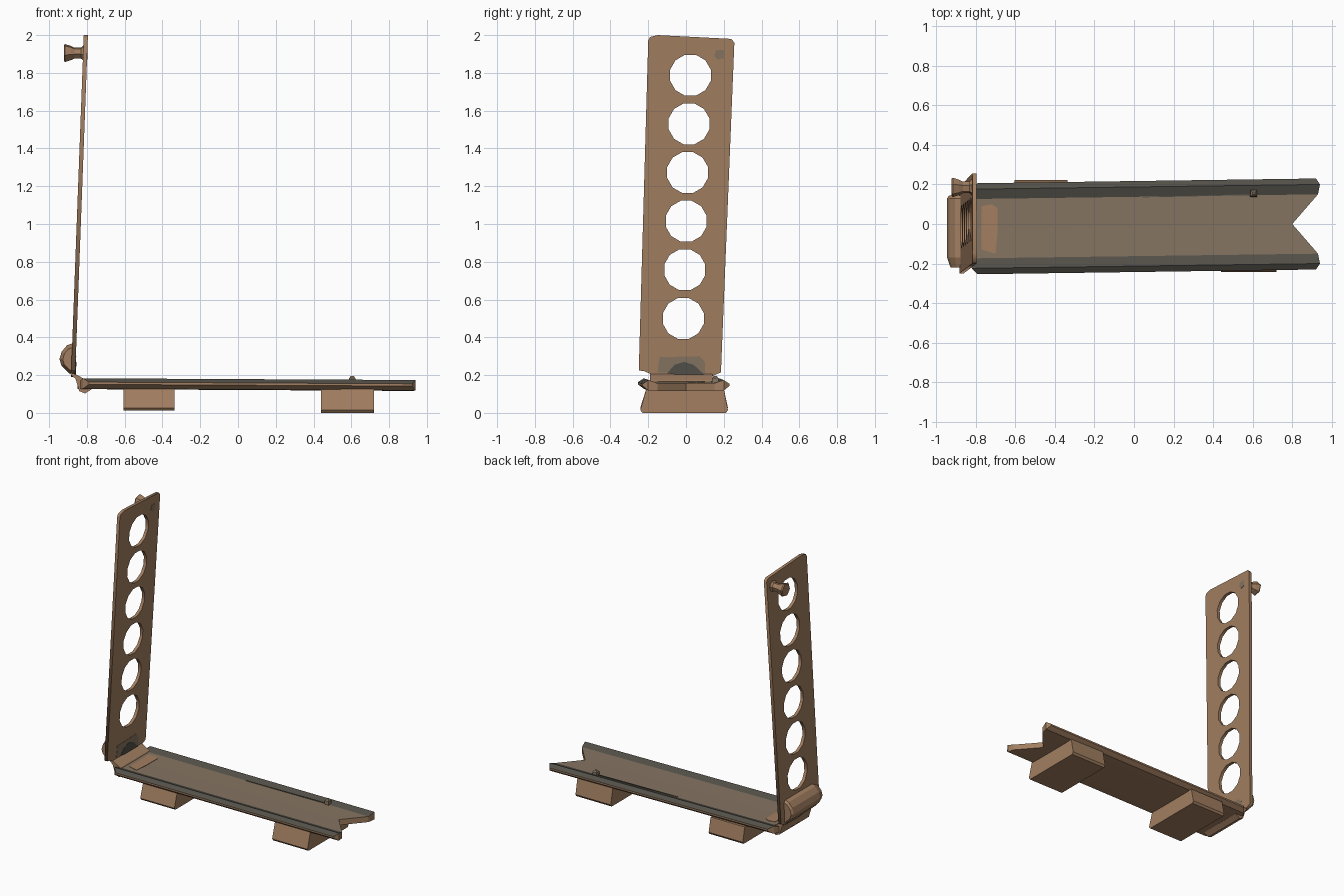
import bpy, bmesh, math
from mathutils import Vector

if "Cube" in bpy.data.objects:
    bpy.data.objects.remove(bpy.data.objects["Cube"])


def material(name, rgb):
    m = bpy.data.materials.new(name)
    m.diffuse_color = (*rgb, 1)
    m.use_nodes = True
    m.node_tree.nodes["Principled BSDF"].inputs["Base Color"].default_value = m.diffuse_color
    return m


WOOD = material("warm wood", (0.36, 0.21, 0.118))
TAUPE = material("worn taupe", (0.235, 0.175, 0.12))
DARK = material("dark grey", (0.085, 0.08, 0.065))


def finish(name, bm, mats, rule=None):
    bmesh.ops.recalc_face_normals(bm, faces=bm.faces)
    me = bpy.data.meshes.new(name)
    if rule:
        for f in bm.faces:
            f.material_index = rule(f)
    bm.to_mesh(me)
    bm.free()
    for m in mats:
        me.materials.append(m)
    ob = bpy.data.objects.new(name, me)
    bpy.context.collection.objects.link(ob)
    return ob


def loft(name, rings, mats, rule=None):
    """Closed solid through matching rings of points."""
    bm = bmesh.new()
    vs = [[bm.verts.new(p) for p in r] for r in rings]
    n = len(rings[0])
    for a, b in zip(vs, vs[1:]):
        for i in range(n):
            j = (i + 1) % n
            bm.faces.new((a[i], a[j], b[j], b[i]))
    bm.faces.new(vs[0])
    bm.faces.new(vs[-1])
    return finish(name, bm, mats, rule)


# Base plank: dished section, dark rails, V notch in the right end
YS = [-0.23, -0.2, -0.15, 0, 0.15, 0.2, 0.23]
TOP = [0.157, 0.177, 0.16, 0.16, 0.16, 0.177, 0.157]
BOT = [0.145, 0.122, 0.12, 0.12, 0.12, 0.122, 0.145]
END = [0.92, 0.94, 0.93, 0.80, 0.93, 0.94, 0.92]
START = [-0.79, -0.82, -0.84, -0.85, -0.84, -0.82, -0.79]


def plank():
    bm = bmesh.new()
    grids = []
    for zs in (TOP, BOT):
        rows = []
        for x0, shift, rise in ((START, -0.024, 0.006), (END, 0, -0.003)):
            rows.append([bm.verts.new((x0[i], YS[i] + shift, zs[i] + rise))
                         for i in range(7)])
        grids.append(rows)
    for i in range(6):
        for g in grids:
            bm.faces.new((g[0][i], g[0][i + 1], g[1][i + 1], g[1][i]))
        for e in (0, 1):
            bm.faces.new((grids[0][e][i], grids[0][e][i + 1],
                          grids[1][e][i + 1], grids[1][e][i]))
    for i in (0, 6):
        bm.faces.new((grids[0][0][i], grids[0][1][i],
                      grids[1][1][i], grids[1][0][i]))

    def rule(f):
        if f.normal.z < 0.3:
            return 0
        return 2 if abs(f.calc_center_median().y + 0.012) > 0.14 else 1
    finish("base_plank", bm, [WOOD, TAUPE, DARK], rule)


plank()

# Worn wood patch on the left of the trough
loft("worn_patch", [[(-0.77, -0.13, z), (-0.7, -0.15, z), (-0.69, -0.04, z),
                     (-0.69, 0.08, z), (-0.72, 0.1, z), (-0.77, 0.09, z)]
                    for z in (0.163, 0.168)], [WOOD])

# Two feet, splayed towards the ground
for name, x0, x1, z0 in (("left_foot", -0.605, -0.335, 0.012),
                         ("right_foot", 0.44, 0.72, 0.0)):
    rings = []
    for z, yl, yh in ((z0, -0.23, 0.212), (z0 + 0.015, -0.242, 0.222),
                      (0.128, -0.21, 0.2)):
        rings.append([(x0, yl, z), (x1, yl, z), (x1, yh, z), (x0, yh, z)])
    loft(name, rings, [WOOD])


# Upright panel: filled outline with six holes, leaning right
def lean(z):
    return -0.873 + (z - 0.2) * 0.0375


def panel():
    cu = bpy.data.curves.new("upright_panel", "CURVE")
    cu.dimensions = "2D"
    cu.fill_mode = "BOTH"
    cu.extrude = 0.011
    outline = [(-0.25, 0.225), (-0.12, 0.205), (0, 0.19), (0.14, 0.195),
               (0.185, 0.215), (0.256, 1.96), (0.24, 1.98), (-0.15, 2.0),
               (-0.19, 1.99), (-0.2, 1.97)]
    loops = [outline]
    for k in range(6):
        cy, cz = -0.014 + 0.0075 * k, 0.5 + 0.2575 * k
        loops.append([(cy + 0.112 * math.cos(a), cz + 0.112 * math.sin(a))
                      for a in (2 * math.pi * (i + 0.5) / 12 for i in range(12))])
    for pts in loops:
        s = cu.splines.new("POLY")
        s.points.add(len(pts) - 1)
        for p, q in zip(s.points, pts):
            p.co = (*q, 0, 1)
        s.use_cyclic_u = True
    tmp = bpy.data.objects.new("panel_outline", cu)
    bpy.context.collection.objects.link(tmp)
    bpy.context.view_layer.update()
    me = bpy.data.meshes.new_from_object(
        tmp.evaluated_get(bpy.context.evaluated_depsgraph_get()))
    bpy.data.objects.remove(tmp)
    bm = bmesh.new()
    bm.from_mesh(me)
    bmesh.ops.remove_doubles(bm, verts=bm.verts, dist=1e-5)
    for v in bm.verts:
        y, z, t = v.co
        v.co = (lean(z) + t, y, z)
    finish("upright_panel", bm, [WOOD], lambda f: 0)


panel()


# Thin coloured plates on the right side of the panel
def plate(name, pts, mat, off):
    loft(name, [[(lean(z) + o, y, z) for y, z in pts]
                for o in (0.008, 0.011 + off)], [mat])


plate("lower_worn_plate", [(-0.15, 0.215), (0.1, 0.205), (0.1, 0.27),
                           (0.07, 0.3), (-0.14, 0.295)], TAUPE, 0.002)
plate("lower_dark_plate", [(-0.1, 0.21), (0, 0.195), (0.1, 0.2),
                           (0.04, 0.255), (-0.01, 0.27), (-0.06, 0.255)], DARK, 0.004)
plate("upper_worn_plate", [(0.15, 1.89), (0.17, 1.87), (0.2, 1.88),
                           (0.2, 1.92), (0.16, 1.92)], TAUPE, 0.002)

# Rounded roll behind the foot of the panel
ROLL = [(-0.87, 0.37), (-0.905, 0.358), (-0.933, 0.325), (-0.945, 0.285),
        (-0.935, 0.25), (-0.89, 0.205), (-0.862, 0.2)]
loft("hinge_roll", [[(-0.875 + (x + 0.875) * s, y, 0.28 + (z - 0.28) * s)
                     for x, z in ROLL]
                    for y, s in ((-0.22, 0.75), (-0.17, 1), (0.13, 1), (0.145, 0.85))],
     [WOOD])

# Joint between roll and base
JOINT = [(-0.9, 0.215), (-0.86, 0.205), (-0.8, 0.172), (-0.775, 0.125),
         (-0.81, 0.103), (-0.84, 0.115), (-0.86, 0.18)]
loft("hinge_joint", [[(x, y, z) for x, z in JOINT] for y in (-0.19, 0.14)], [WOOD])

# Six-sided knob, narrow at the neck
rings = []
for x, r in ((-0.815, 0.045), (-0.832, 0.03), (-0.865, 0.03),
             (-0.885, 0.04), (-0.915, 0.05), (-0.922, 0.045)):
    rings.append([(x, 0.185 + r * math.cos(i * math.pi / 3 + 0.2),
                   1.905 + r * math.sin(i * math.pi / 3 + 0.2)) for i in range(6)])
loft("knob", rings, [WOOD])

# Small nub and its thin groove line on the back rail
loft("rail_nub", [[(0.605 + r * sx, 0.155 + r * sy, z)
                   for sx, sy in ((-1, -1), (1, -1), (1, 1), (-1, 1))]
                  for z, r in ((0.15, 0.018), (0.185, 0.016), (0.196, 0.007))], [TAUPE])
loft("groove_line", [[(-0.03, 0.133, z), (0.6, 0.146, z), (0.6, 0.152, z)]
                     for z in (0.16, 0.165)], [DARK])
